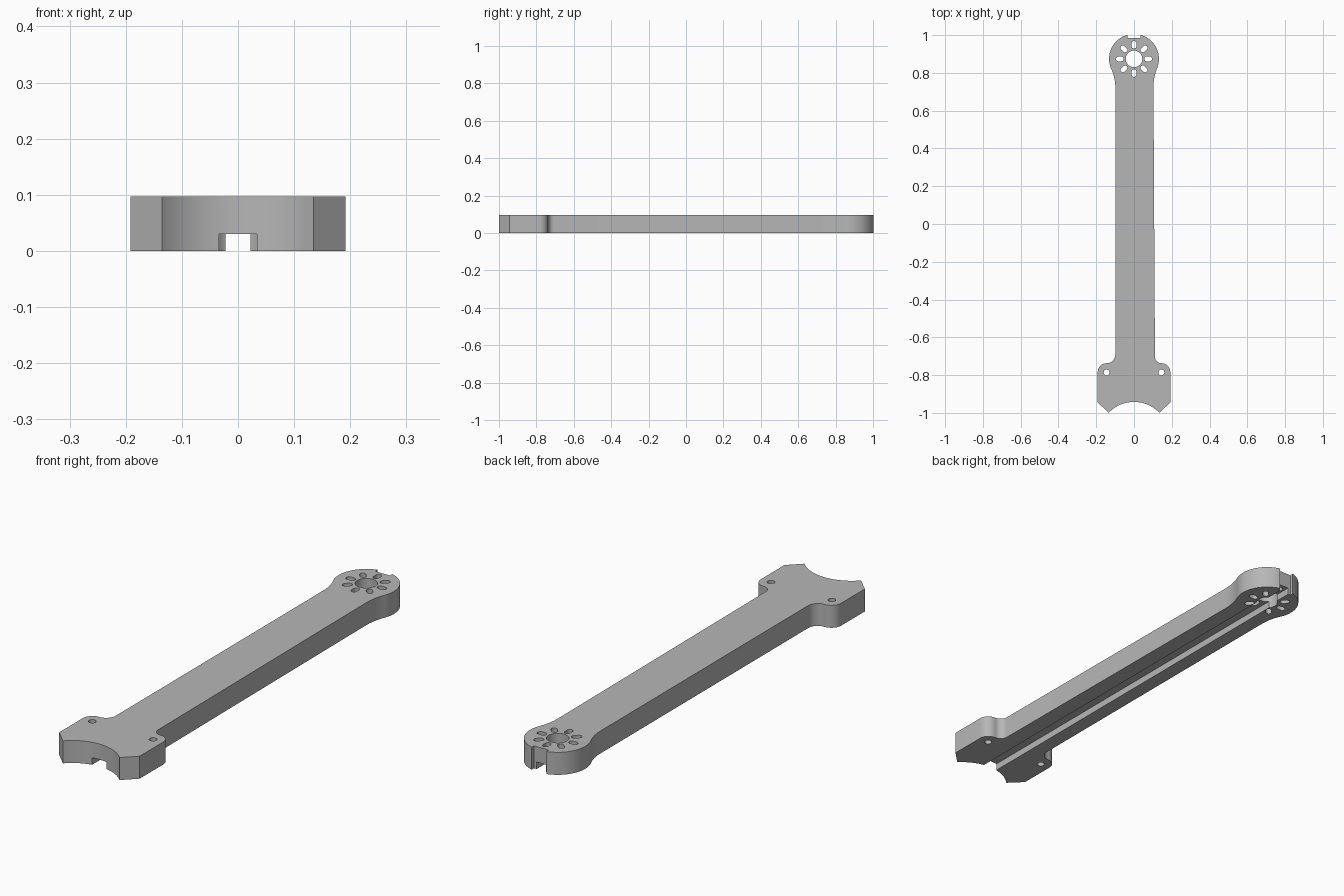
import bpy, bmesh
from math import sin, cos, pi, radians, sqrt, atan2, asin
from mathutils import Vector

cube = bpy.data.objects.get("Cube")
if cube:
    bpy.data.objects.remove(cube, do_unlink=True)

HEIGHT = 0.097
HEAD_Y, HEAD_R = 0.874, 0.132
PAD_X, PAD_TOP, PAD_LOW = 0.192, -0.737, -0.944
CORNER_R, BOLT_X = 0.046, 0.145
TIP_X, SCOOP_Y = 0.135, -0.942

grey = bpy.data.materials.new("plain grey")
grey.use_nodes = True
colour = (0.47, 0.47, 0.47, 1)
grey.diffuse_color = colour
grey.node_tree.nodes["Principled BSDF"].inputs["Base Color"].default_value = colour


def arc(cx, cy, r, start, end, n=16):
    return [(cx + r * cos(start + (end - start) * i / n),
             cy + r * sin(start + (end - start) * i / n)) for i in range(n + 1)]


def prism(name, points, z0, z1):
    """Extrude a closed outline between two heights."""
    bm = bmesh.new()
    face = bm.faces.new([bm.verts.new((x, y, z0)) for x, y in points])
    top = bmesh.ops.extrude_face_region(bm, geom=[face])["geom"]
    bmesh.ops.translate(bm, vec=(0, 0, z1 - z0),
                        verts=[v for v in top if isinstance(v, bmesh.types.BMVert)])
    bmesh.ops.recalc_face_normals(bm, faces=bm.faces)
    mesh = bpy.data.meshes.new(name)
    bm.to_mesh(mesh)
    bm.free()
    mesh.materials.append(grey)
    obj = bpy.data.objects.new(name, mesh)
    bpy.context.collection.objects.link(obj)
    return obj


def side(shaft_top, shaft_low):
    """Half outline on +x, from the crown of the head down to the front tip."""
    # Neck fillet is tangent to both the shaft and the round head
    neck_y = 0.725
    drop = HEAD_Y - neck_y
    r = (shaft_top ** 2 + drop ** 2 - HEAD_R ** 2) / (2 * (HEAD_R - shaft_top))
    touch = atan2(-drop, shaft_top + r)
    pts = arc(0, HEAD_Y, HEAD_R, pi / 2, touch, 32)
    pts += arc(shaft_top + r, neck_y, r, touch + pi, pi)[1:]
    # Shaft foot fillet, rounded mounting pad and bevelled tip
    foot = BOLT_X - shaft_low
    pts += arc(BOLT_X, PAD_TOP + foot, foot, pi, 1.5 * pi, 10)
    pts += arc(PAD_X - CORNER_R, PAD_TOP - CORNER_R, CORNER_R, pi / 2, 0, 10)
    return pts + [(PAD_X, PAD_LOW), (TIP_X, -1)]


# Arm body outline
right = side(0.103, 0.111)
left = [(-x, y) for x, y in side(0.099, 0.099)]
sag = SCOOP_Y + 1
scoop_r = (TIP_X ** 2 + sag ** 2) / (2 * sag)
half = asin(TIP_X / scoop_r)
scoop = arc(0, SCOOP_Y - scoop_r, scoop_r, pi / 2 - half, pi / 2 + half, 28)[1:-1]
arm = prism("arm_body", right + scoop + left[:0:-1], 0, HEIGHT)

# Cutters
cutters = []


def cutter(name, points, z0=-0.05, z1=HEIGHT + 0.05):
    cutters.append(prism(name, points, z0, z1))


def box(x, y0, y1):
    return [(-x, y0), (x, y0), (x, y1), (-x, y1)]


# Cable channel underneath, narrower behind the shaft hole
cutter("wide_channel", box(0.034, -1.1, HEAD_Y), -0.05, 0.03)
cutter("narrow_channel", box(0.0225, HEAD_Y - 0.02, 1.1), -0.05, 0.03)
cutter("end_notch", box(0.035, 0.985, 1.1))
cutter("shaft_hole", arc(0, HEAD_Y, 0.044, 0, 2 * pi, 32)[:-1])
for s in (-1, 1):
    cutter("bolt_hole", arc(s * BOLT_X, PAD_TOP - CORNER_R - 0.003, 0.0155,
                            0, 2 * pi, 20)[:-1])

# Ring of eight radial motor slots
slot_r = 0.0125
slot = arc(0.083, 0, slot_r, -pi / 2, pi / 2, 8) + arc(0.067, 0, slot_r, pi / 2, 1.5 * pi, 8)
for i in range(8):
    c, s = cos(i * pi / 4), sin(i * pi / 4)
    cutter("motor_slot", [(x * c - y * s, HEAD_Y + x * s + y * c) for x, y in slot])

bpy.ops.object.select_all(action='DESELECT')
arm.select_set(True)
bpy.context.view_layer.objects.active = arm
for tool in cutters:
    tool.hide_render = True
    mod = arm.modifiers.new("cut", 'BOOLEAN')
    mod.operation, mod.solver, mod.object = 'DIFFERENCE', 'EXACT', tool
    bpy.ops.object.modifier_apply(modifier=mod.name)
    bpy.data.objects.remove(tool, do_unlink=True)

bpy.ops.object.shade_smooth_by_angle(angle=radians(30))
